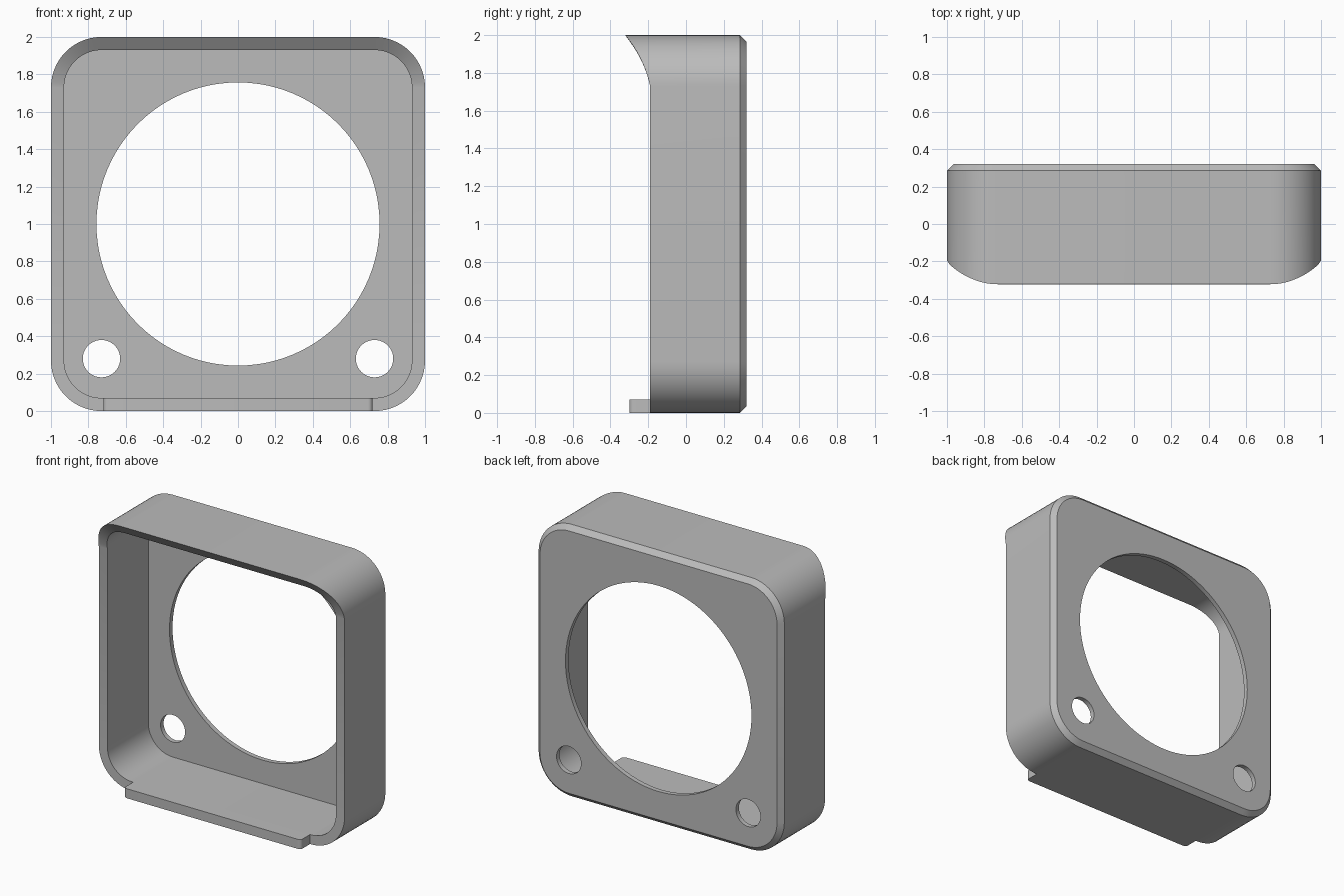
import bpy, bmesh, math
from mathutils import Matrix

if "Cube" in bpy.data.objects:
    bpy.data.objects.remove(bpy.data.objects["Cube"])

grey = bpy.data.materials.new("plain_grey")
grey.use_nodes = True
grey.diffuse_color = (0.5, 0.5, 0.5, 1)
grey.node_tree.nodes["Principled BSDF"].inputs["Base Color"].default_value = grey.diffuse_color

WALL, RADIUS, CHAMFER = 0.07, 0.27, 0.035
FRONT, BACK, LIP_FRONT = -0.19, 0.32, -0.3


def make_object(name, bm):
    bmesh.ops.recalc_face_normals(bm, faces=bm.faces)
    mesh = bpy.data.meshes.new(name)
    bm.to_mesh(mesh)
    bm.free()
    mesh.materials.append(grey)
    obj = bpy.data.objects.new(name, mesh)
    bpy.context.collection.objects.link(obj)
    return obj


def rounded_square(inset, steps=14):
    """Outline in x and z, centred on z = 1."""
    r, c = RADIUS - inset, 1 - RADIUS
    points = []
    for corner, (sx, sz) in enumerate([(1, 1), (-1, 1), (-1, -1), (1, -1)]):
        for i in range(steps + 1):
            a = math.pi / 2 * (corner + i / steps)
            points.append((sx * c + r * math.cos(a), 1 + sz * c + r * math.sin(a)))
    return points


def front_edge(z):
    """Front rim is straight, then sweeps forward in an arc to form the hood."""
    start, arc, lean = 2 - RADIUS, 0.618, math.radians(12)
    if z <= start + 0.001:
        return FRONT
    rise = z - start + arc * math.sin(lean)
    return FRONT - arc * math.cos(lean) + math.sqrt(arc ** 2 - rise ** 2)


def cylinder_cutter(x, z, radius, segments):
    bm = bmesh.new()
    turn = Matrix.Translation((x, BACK, z)) @ Matrix.Rotation(math.pi / 2, 4, "X")
    bmesh.ops.create_cone(bm, cap_ends=True, segments=segments, radius1=radius,
                          radius2=radius, depth=0.3, matrix=turn)
    cutter = make_object("hole_cutter", bm)
    cutter.hide_render = True
    return cutter


def select_only(obj):
    bpy.ops.object.select_all(action="DESELECT")
    obj.select_set(True)
    bpy.context.view_layer.objects.active = obj


# Housing shell: rings from the inside of the back plate, round the rim, to the back
bm = bmesh.new()
depth = BACK - CHAMFER
rings = []
for inset, y_at in [(WALL, lambda z: depth), (WALL, front_edge), (0, front_edge),
                    (0, lambda z: depth), (CHAMFER, lambda z: BACK)]:
    rings.append([bm.verts.new((x, y_at(z), z)) for x, z in rounded_square(inset)])
for a, b in zip(rings, rings[1:]):
    for i in range(len(a)):
        j = (i + 1) % len(a)
        bm.faces.new((a[i], a[j], b[j], b[i]))
bm.faces.new(rings[0])
bm.faces.new(rings[-1])
housing = make_object("housing", bm)

# Large opening and two small holes in the back plate
select_only(housing)
for x, z, radius, segments in [(0, 1, 0.757, 96), (-0.73, 0.28, 0.1, 40), (0.73, 0.28, 0.1, 40)]:
    cutter = cylinder_cutter(x, z, radius, segments)
    mod = housing.modifiers.new("hole", "BOOLEAN")
    mod.operation, mod.solver, mod.object = "DIFFERENCE", "EXACT", cutter
    bpy.ops.object.modifier_apply(modifier=mod.name)
    bpy.data.objects.remove(cutter)

# Bottom lip with rounded front corners
bm = bmesh.new()
half, r = 0.72, 0.025
side = [(half, FRONT)]
for i in range(7):
    a = math.pi / 2 * i / 6
    side.append((half - r + r * math.cos(a), LIP_FRONT + r - r * math.sin(a)))
outline = side + [(-x, y) for x, y in reversed(side)]
base = bm.faces.new([bm.verts.new((x, y, 0)) for x, y in outline])
top = bmesh.ops.extrude_face_region(bm, geom=[base])["geom"]
bmesh.ops.translate(bm, vec=(0, 0, WALL), verts=[v for v in top if isinstance(v, bmesh.types.BMVert)])
lip = make_object("bottom_lip", bm)

for obj in (housing, lip):
    select_only(obj)
    bpy.ops.object.shade_smooth_by_angle(angle=math.radians(30))
